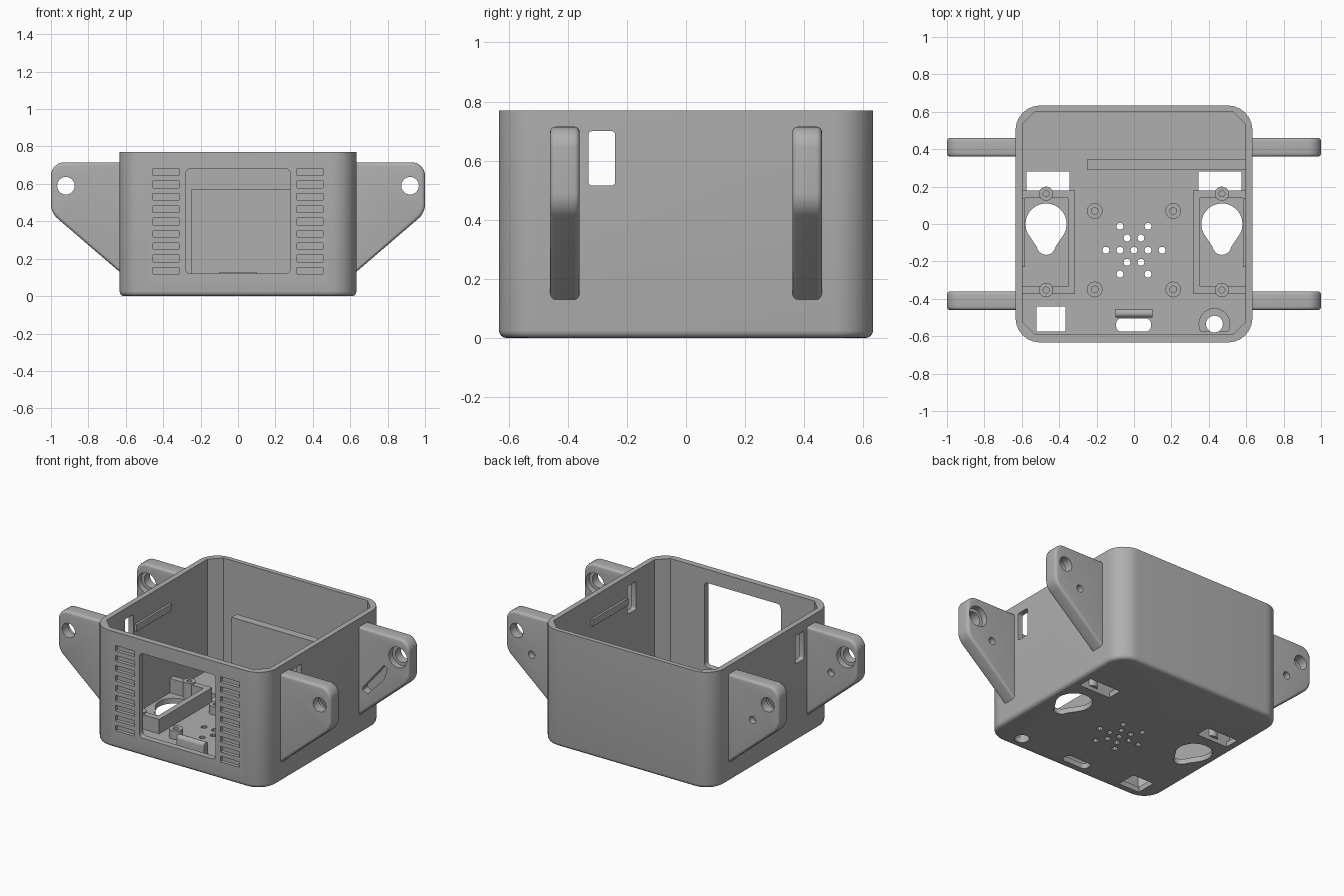
import bpy, bmesh
from math import sin, cos, radians, tan
from mathutils import Vector

if "Cube" in bpy.data.objects:
    bpy.data.objects.remove(bpy.data.objects["Cube"])

grey = bpy.data.materials.new("grey plastic")
grey.use_nodes = True
grey.diffuse_color = (0.43, 0.43, 0.43, 1)
grey.node_tree.nodes["Principled BSDF"].inputs["Base Color"].default_value = grey.diffuse_color

# ---- profiles ----
def arc(cx, cy, r, a0=0, a1=360, n=24):
    full = a1 - a0 == 360
    steps = [a0 + (a1 - a0) * i / n for i in range(n if full else n + 1)]
    return [(cx + r * cos(radians(a)), cy + r * sin(radians(a))) for a in steps]

def rect(x0, x1, y0, y1):
    return [(x0, y0), (x1, y0), (x1, y1), (x0, y1)]

def fillet(pts, radii, n=6):
    """Round each corner of a polygon with its own radius."""
    if not isinstance(radii, (list, tuple)):
        radii = [radii] * len(pts)
    out = []
    for i, r in enumerate(radii):
        p = Vector(pts[i])
        if r == 0:
            out.append(tuple(p))
            continue
        a = (Vector(pts[i - 1]) - p).normalized()
        b = (Vector(pts[(i + 1) % len(pts)]) - p).normalized()
        half = a.angle(b) / 2
        c = p + (a + b).normalized() * (r / sin(half))
        start, end = p + a * (r / tan(half)) - c, p + b * (r / tan(half)) - c
        for k in range(n + 1):
            t = k / n
            d = (start * (1 - t) + end * t).normalized() if 0 < t < 1 else (end if t else start).normalized()
            out.append(tuple(c + d * r))
    return out

def flip(pts, s):
    return [(s * u, v) for u, v in pts]

# ---- solids ----
PLACE = {"x": lambda u, v, w: (w, u, v),
         "y": lambda u, v, w: (u, w, v),
         "z": lambda u, v, w: (u, v, w)}

def prism(name, pts, axis, lo, hi, bevel=0, caps="both"):
    bm = bmesh.new()
    low = [bm.verts.new(PLACE[axis](u, v, lo)) for u, v in pts]
    high = [bm.verts.new(PLACE[axis](u, v, hi)) for u, v in pts]
    ends = [bm.faces.new(low), bm.faces.new(high)]
    for i in range(len(pts)):
        bm.faces.new((low[i - 1], low[i], high[i], high[i - 1]))
    bmesh.ops.recalc_face_normals(bm, faces=bm.faces)
    if bevel:
        edges = [e for f in (ends if caps == "both" else ends[:1]) for e in f.edges]
        bmesh.ops.bevel(bm, geom=edges, offset=bevel, segments=4, profile=0.5, affect="EDGES")
    me = bpy.data.meshes.new(name)
    bm.to_mesh(me)
    bm.free()
    me.materials.append(grey)
    ob = bpy.data.objects.new(name, me)
    bpy.context.collection.objects.link(ob)
    return ob

def activate(ob):
    bpy.ops.object.select_all(action="DESELECT")
    ob.select_set(True)
    bpy.context.view_layer.objects.active = ob

def carve(ob, *cuts):
    """Subtract prisms given as (profile, axis, low, high)."""
    for cut in cuts:
        tool = prism("cutter", *cut)
        tool.hide_render = True
        mod = ob.modifiers.new("cut", "BOOLEAN")
        mod.operation, mod.solver, mod.object = "DIFFERENCE", "EXACT", tool
        activate(ob)
        bpy.ops.object.modifier_apply(modifier=mod.name)
        bpy.data.objects.remove(tool)

def smooth(ob):
    activate(ob)
    bpy.ops.object.shade_smooth_by_angle(angle=radians(35))

# ---- open-topped case ----
H, W, FLOOR = 0.77, 0.633, 0.035
case = prism("case", fillet(rect(-W, W, -W, W), 0.13, 8), "z", 0, H, 0.025, "low")
carve(case, (fillet(rect(-0.597, 0.597, -0.592, 0.602), 0.07, 1), "z", FLOOR, 1))

# front opening, side openings and blind vents
carve(case,
      (fillet(rect(-0.28, 0.28, 0.12, 0.68), 0.025, 4), "y", -0.8, -0.5),
      (fillet(rect(-0.33, -0.24, 0.515, 0.70), 0.012, 3), "x", -0.8, 0.8))
for s in (1, -1):
    for row in range(9):
        z = 0.135 + row * 0.066
        carve(case, (rect(s * 0.385 - 0.07, s * 0.385 + 0.07, z - 0.018, z + 0.018), "y", -0.8, -0.61))

# floor openings
def through(pts):
    carve(case, (pts, "z", -0.1, 0.1))

for s in (1, -1):
    through(flip(rect(0.345, 0.575, 0.18, 0.28), s))
    through(flip(arc(0.47, 0, 0.11, -40, 220, 20) + arc(0.47, -0.115, 0.05, 190, 350, 10), s))
through(rect(-0.52, -0.365, -0.575, -0.44))
through(fillet(rect(-0.095, 0.09, -0.575, -0.505), 0.025, 4))
through(arc(0.43, -0.535, 0.045))

# speaker grille
grille = [(0.075 * i, -0.14) for i in range(-2, 3)]
grille += [(s * x, -0.14 + t * y) for s in (1, -1) for t in (1, -1)
           for x, y in ((0.037, 0.065), (0.075, 0.128))]
for x, y in grille:
    through(arc(x, y, 0.019, n=10))
smooth(case)

# ---- mounting ears ----
ear = fillet([(0.61, 0.11), (1, 0.445), (1, 0.715), (0.61, 0.715)], [0, 0.1, 0.07, 0])
pocket = [(0.86, 0.56), (0.82, 0.42), (0.70, 0.29), (0.65, 0.31)]
for s, side in ((1, "left"), (-1, "right")):
    for y0, end in ((-0.46, "front"), (0.36, "back")):
        y1 = y0 + 0.1
        ob = prism(f"{end}_{side}_ear", flip(ear, s), "y", y0, y1, 0.018)
        inner = (y1 - 0.04, y1 + 0.1) if end == "front" else (y0 - 0.1, y0 + 0.04)
        carve(ob,
              (arc(s * 0.92, 0.59, 0.047), "y", y0 - 0.1, y1 + 0.1),
              (arc(s * 0.92, 0.59, 0.068), "y", *inner),
              (arc(s * 0.81, 0.46, 0.024, n=16), "y", y1 - 0.04, y1 + 0.1))
        if end == "back":
            carve(ob, (flip(fillet(pocket, 0.015, 3), s), "y", y0 - 0.1, y0 + 0.05))
        smooth(ob)

# ---- inside fittings ----
BASE = FLOOR - 0.01

def boss(name, x, y, r, top, hole, bottom):
    ob = prism(name, arc(x, y, r), "z", BASE, top)
    carve(ob, (arc(x, y, hole, n=16), "z", bottom, top + 0.1))
    smooth(ob)

for s, side in ((1, "left"), (-1, "right")):
    # raised frame around each keyhole
    prism(f"{side}_frame_bar", flip(rect(0.315, 0.352, -0.375, 0.18), s), "z", BASE, 0.13)
    for y, end in ((-0.375, "front"), (0.14, "back")):
        prism(f"{side}_frame_{end}_bar", flip(rect(0.35, 0.605, y, y + 0.04), s), "z", BASE, 0.13)
        boss(f"{side}_frame_{end}_boss", s * 0.47, y + 0.022, 0.038, 0.14, 0.016, 0.09)
    # board standoffs
    for y, end in ((-0.35, "front"), (0.07, "back")):
        boss(f"{end}_{side}_standoff", s * 0.21, y, 0.042, 0.09, 0.018, 0.05)
    # wall rail
    prism(f"{side}_wall_rail", flip(rect(0.582, 0.605, -0.23, 0.14), s), "z", 0.585, 0.63)

prism("partition", rect(-0.25, 0.61, 0.29, 0.345), "z", BASE, 0.57)

# rounded cover behind the front slot
cover = [(-0.5, BASE), (-0.455, BASE)] + arc(-0.4775, 0.1075, 0.0225, 0, 180, 10)
smooth(prism("slot_cover", cover, "x", -0.1, 0.1))

# collar round the corner hole, trimmed by the front wall
collar = prism("corner_collar", arc(0.43, -0.535, 0.085), "z", BASE, 0.06)
carve(collar,
      (arc(0.43, -0.535, 0.045), "z", -0.1, 0.2),
      (rect(0.2, 0.7, -0.8, -0.575), "z", -0.1, 0.2))
smooth(collar)
